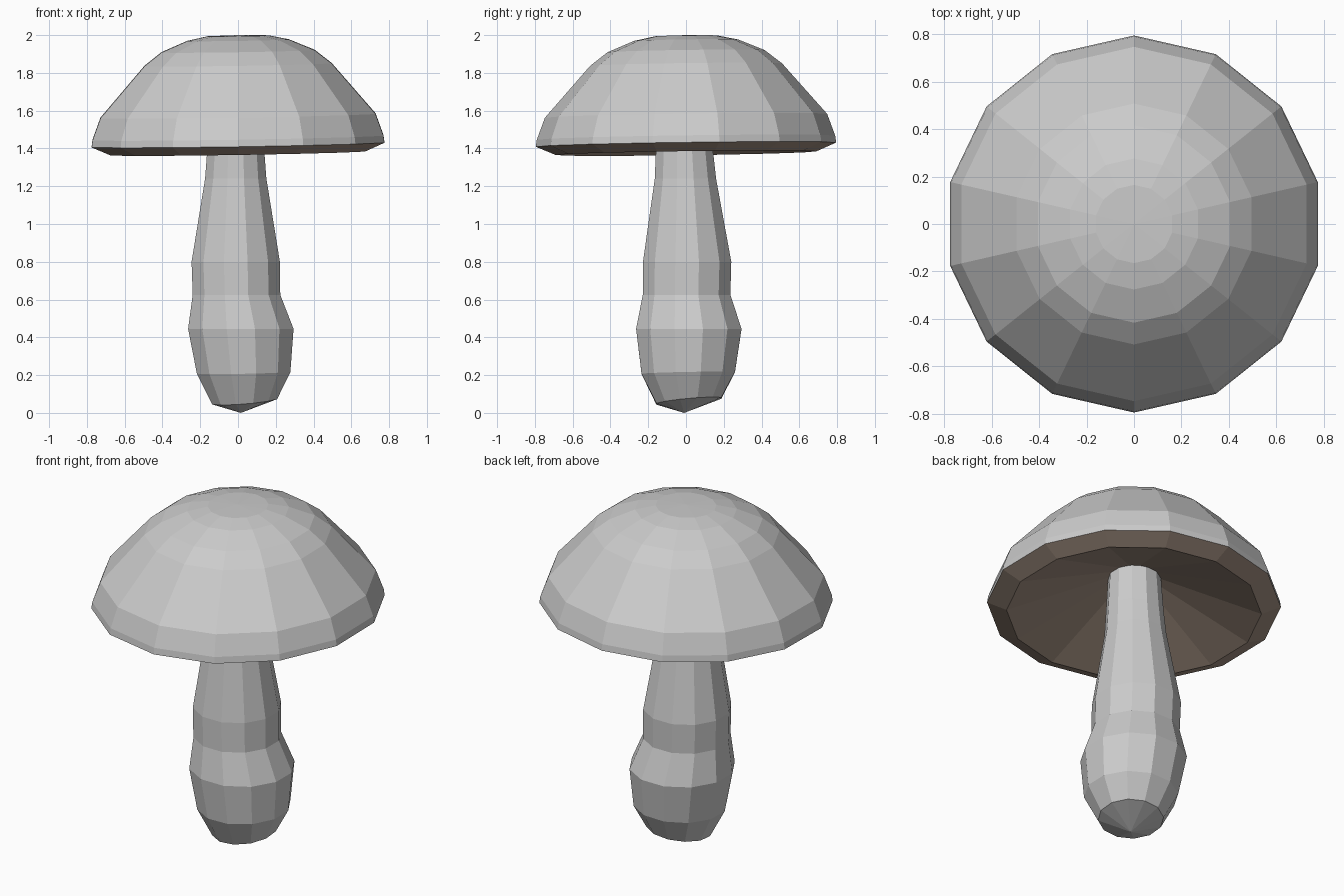
import bpy, bmesh
from math import sin, cos, tau

if "Cube" in bpy.data.objects:
    bpy.data.objects.remove(bpy.data.objects["Cube"])


def loft(name, rings, sides, turn=0.0, tilt=(0, 0), start=None, end=None):
    """Skin a stack of rings (x, y, z, radius, tilt_x, tilt_y); optional tip points."""
    bm = bmesh.new()
    loops = []
    for cx, cy, z, r, tx, ty in rings:
        loop = []
        for i in range(sides):
            a = tau * i / sides + turn
            dx, dy = r * cos(a), r * sin(a)
            loop.append(bm.verts.new((cx + dx, cy + dy, z + tx * dx + ty * dy)))
        loops.append(loop)
    for low, high in zip(loops, loops[1:]):
        for i in range(sides):
            j = (i + 1) % sides
            bm.faces.new((low[i], low[j], high[j], high[i]))
    for tip, loop in ((start, loops[0]), (end, loops[-1])):
        if tip:
            v = bm.verts.new(tip)
            for i in range(sides):
                bm.faces.new((loop[i], loop[(i + 1) % sides], v))
    bmesh.ops.recalc_face_normals(bm, faces=bm.faces)
    mesh = bpy.data.meshes.new(name)
    bm.to_mesh(mesh)
    bm.free()
    ob = bpy.data.objects.new(name, mesh)
    bpy.context.collection.objects.link(ob)
    return ob


# Cap and its hollow underside share a slight tilt and a vertex on the y axis
TILT = (0.016, 0.014)
SIDES = 14
profile = [(0.795, 1.42), (0.79, 1.457), (0.747, 1.573), (0.508, 1.844),
           (0.416, 1.915), (0.276, 1.973), (0.165, 1.996)]
cap = loft("mushroom_cap", [(0, 0, z, r, *TILT) for r, z in profile],
           SIDES, tau / 4, end=(0, 0, 2.0))

under = [(0.795, 1.42), (0.69, 1.375)]
gills = loft("cap_underside", [(0, 0, z, r, *TILT) for r, z in under],
             SIDES, tau / 4, end=(0, 0, 1.64))
# Underside faces point down
for p in gills.data.polygons:
    if p.normal.z > 0:
        p.flip()
brown = bpy.data.materials.new("underside_brown")
brown.diffuse_color = (0.38, 0.29, 0.23, 1)
brown.use_nodes = True
brown.node_tree.nodes["Principled BSDF"].inputs["Base Color"].default_value = brown.diffuse_color
gills.data.materials.append(brown)

# Stem: bulbous, slightly crooked, with a tilted rounded foot
stem_rings = [
    (0.035, 0.015, 0.063, 0.178, 0.08, 0.09),
    (0.030, 0.012, 0.212, 0.256, 0.02, 0.02),
    (0.015, 0.015, 0.445, 0.289, 0, 0),
    (-0.008, 0.003, 0.625, 0.240, 0, 0),
    (-0.012, 0.006, 0.80, 0.242, 0, 0),
    (-0.012, -0.003, 1.24, 0.168, 0, 0),
    (-0.012, -0.008, 1.38, 0.157, 0, 0),
    (-0.008, -0.006, 1.62, 0.142, 0, 0),
]
stem = loft("stem", stem_rings, 12, tau / 24, start=(0.015, -0.01, 0.0))
